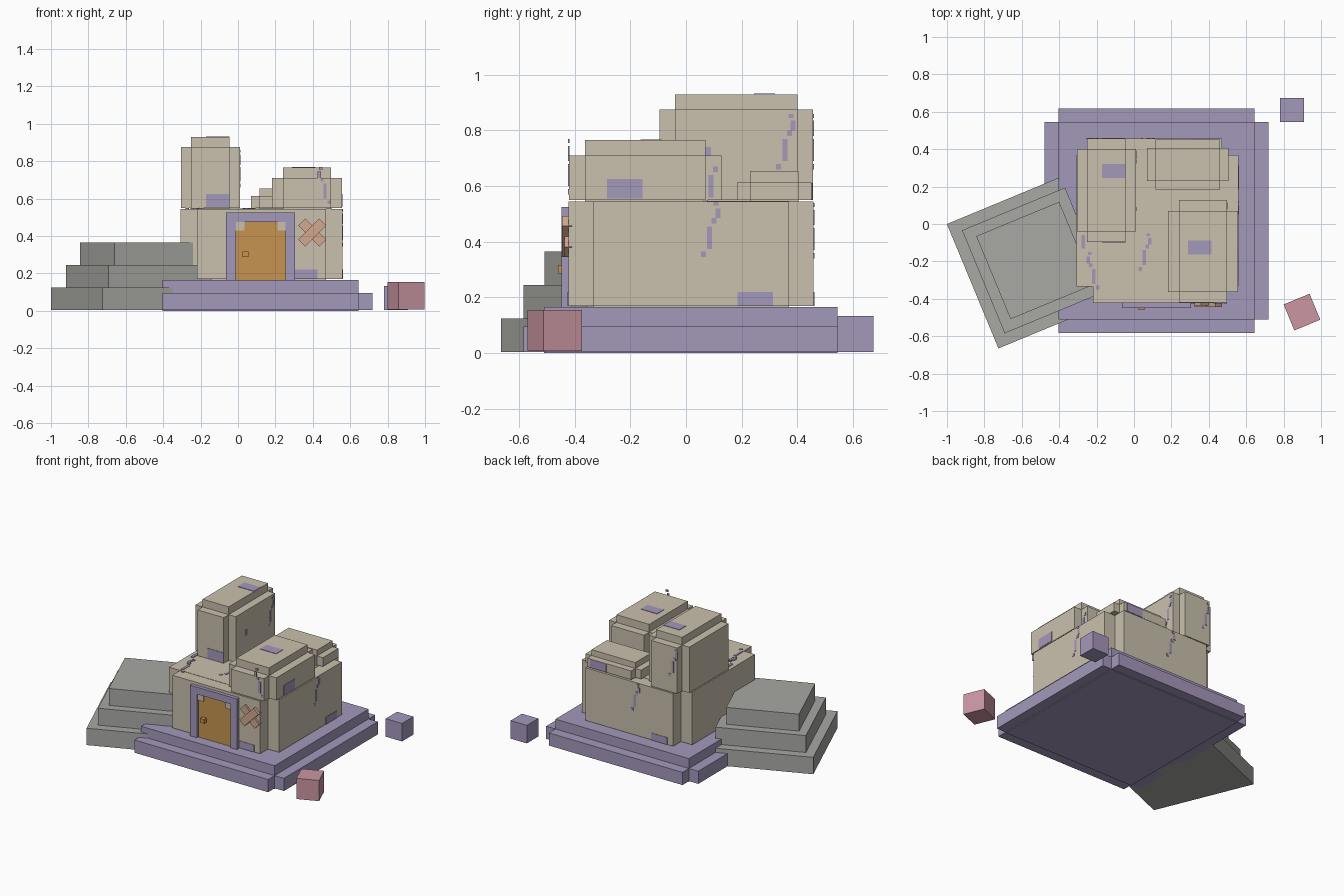
import bpy, bmesh, math
from mathutils import Matrix, Vector

cube = bpy.data.objects.get("Cube")
if cube:
    bpy.data.objects.remove(cube, do_unlink=True)


def material(name, *rgb):
    lin = [((c / 255 + 0.055) / 1.055) ** 2.4 for c in rgb] + [1]
    m = bpy.data.materials.new(name)
    m.diffuse_color = lin
    m.use_nodes = True
    m.node_tree.nodes["Principled BSDF"].inputs["Base Color"].default_value = lin
    return m


sand = material("sandstone", 202, 193, 174)
violet = material("violet stone", 164, 152, 187)
grey = material("grey rock", 168, 168, 164)
orange = material("orange door", 198, 148, 80)
pink = material("pink block", 203, 150, 162)
plank = material("pale plank", 210, 168, 144)


def build(name, mat, boxes, centre=(0, 0, 0), angle=0, axis='Z'):
    """One object from boxes given as x0, x1, y0, y1, z0, z1."""
    bm = bmesh.new()
    for b in boxes:
        lo, hi = Vector(b[0::2]), Vector(b[1::2])
        bmesh.ops.create_cube(bm, size=1, matrix=Matrix.Translation((lo + hi) / 2)
                              @ Matrix.Diagonal((*(hi - lo), 1)))
    bm.transform(Matrix.Translation(centre) @ Matrix.Rotation(math.radians(angle), 4, axis))
    mesh = bpy.data.meshes.new(name)
    bm.to_mesh(mesh)
    bm.free()
    mesh.materials.append(mat)
    ob = bpy.data.objects.new(name, mesh)
    bpy.context.collection.objects.link(ob)


def crossed(name, mat, x0, x1, y0, y1, d, z0, low, high):
    """Core block with two lower, wider blocks crossing it."""
    build(name, mat, [(x0, x1, y0, y1, z0, high),
                      (x0 - d, x1 + d, y0, y1, z0 + 0.005, low),
                      (x0, x1, y0 - d, y1 + d, z0 + 0.005, low)])


# Stepped foundation, house body and roof blocks
crossed("foundation", violet, -.405, .645, -.51, .545, .073, 0, .095, .165)
crossed("house_body", sand, -.22, .47, -.335, .37, .088, .165, .544, .546)
crossed("tall_tower", sand, -.25, -.045, -.04, .40, .056, .545, .875, .93)
crossed("low_tower", sand, .24, .498, -.363, .07, .058, .545, .71, .765)
crossed("back_block", sand, .115, .46, .23, .405, .046, .545, .613, .655)

# Terraced rock beside the house
for i, half in enumerate((.36, .298, .24)):
    z = .005 + .12 * i
    build(f"rock_terrace_{i + 1}", grey, [(-half, half, -half, half, z, z + .12)],
          (-.53, -.195, 0), 22.5)

# Loose blocks
build("violet_loose_block", violet, [(.78, .908, .545, .673, .005, .133)])
build("pink_loose_block", pink, [(-.075, .075, -.075, .075, .008, .155)],
      (.898, -.471, 0), 22.5)

# Doorway
build("door_frame", violet, [(-.065, -.01, -.448, -.41, .16, .525),
                             (.255, .305, -.448, -.41, .16, .525),
                             (-.01, .255, -.448, -.41, .475, .525)])
build("door", orange, [(-.01, .255, -.432, -.41, .165, .475)])
build("door_corners", sand, [(x, x + .045, -.44, -.41, .43, .475) for x in (-.01, .21)])
build("door_handle", orange, [(.025, .055, -.46, -.42, .287, .317)])

# Crossed planks on the front wall
for side, front in ((1, -.436), (-1, -.445)):
    build(f"crossed_plank_{'left' if side > 0 else 'right'}", plank,
          [(-.079, .079, front, -.41, -.026, .026)], (.397, 0, .419), 45 * side, 'Y')


def plate(axis, at, u0, u1, v0, v1):
    """Thin painted plate on the plane axis = at."""
    spans = [(u0, u1), (v0, v1)]
    spans.insert("xyz".index(axis), (at - .003, at + .003))
    return [n for s in spans for n in s]


# Painted patches: axis, plane, lower corner, height
patches = [('x', .558, .185, .17, .05), ('x', -.308, -.275, .17, .05),
           ('y', -.423, .297, .17, .05), ('y', .458, -.175, .17, .05),
           ('x', .556, -.283, .555, .07), ('y', -.096, -.172, .555, .07),
           ('y', .451, .31, .552, .06), ('z', .93, -.172, .245, .075),
           ('z', .765, .288, -.163, .075)]
build("violet_patches", violet,
      [plate(a, p, u, u + .127, v, v + h) for a, p, u, v, h in patches])

# Ragged crack: a long stroke with small dabs above and below it
dabs = [(0, 0, .08), (-.022, -.03, .02), (.016, .09, .02),
        (.03, .11, .035), (.022, .155, .015)]


def crack(axis, at, u, v, flip=1):
    out = []
    for du, dv, h in dabs:
        c = u + du * flip
        out.append(plate(axis, at, c - .009, c + .009, v + dv, v + dv + h))
    return out


cracks = (crack('x', .558, .085, .375) + crack('y', .458, .08, .37, -1)
          + crack('x', .011, .355, .69) + crack('y', .456, -.215, .69, -1)
          + crack('x', .498, .09, .56)[:3] + crack('y', -.421, .465, .60, -1)
          + crack('z', .546, .055, -.22) + crack('z', .546, -.215, -.32, -1)
          + [plate('x', .011, .07, .09, .7, .74),
             plate('z', .546, -.28, -.262, -.13, -.06)])
build("violet_cracks", violet, cracks)
